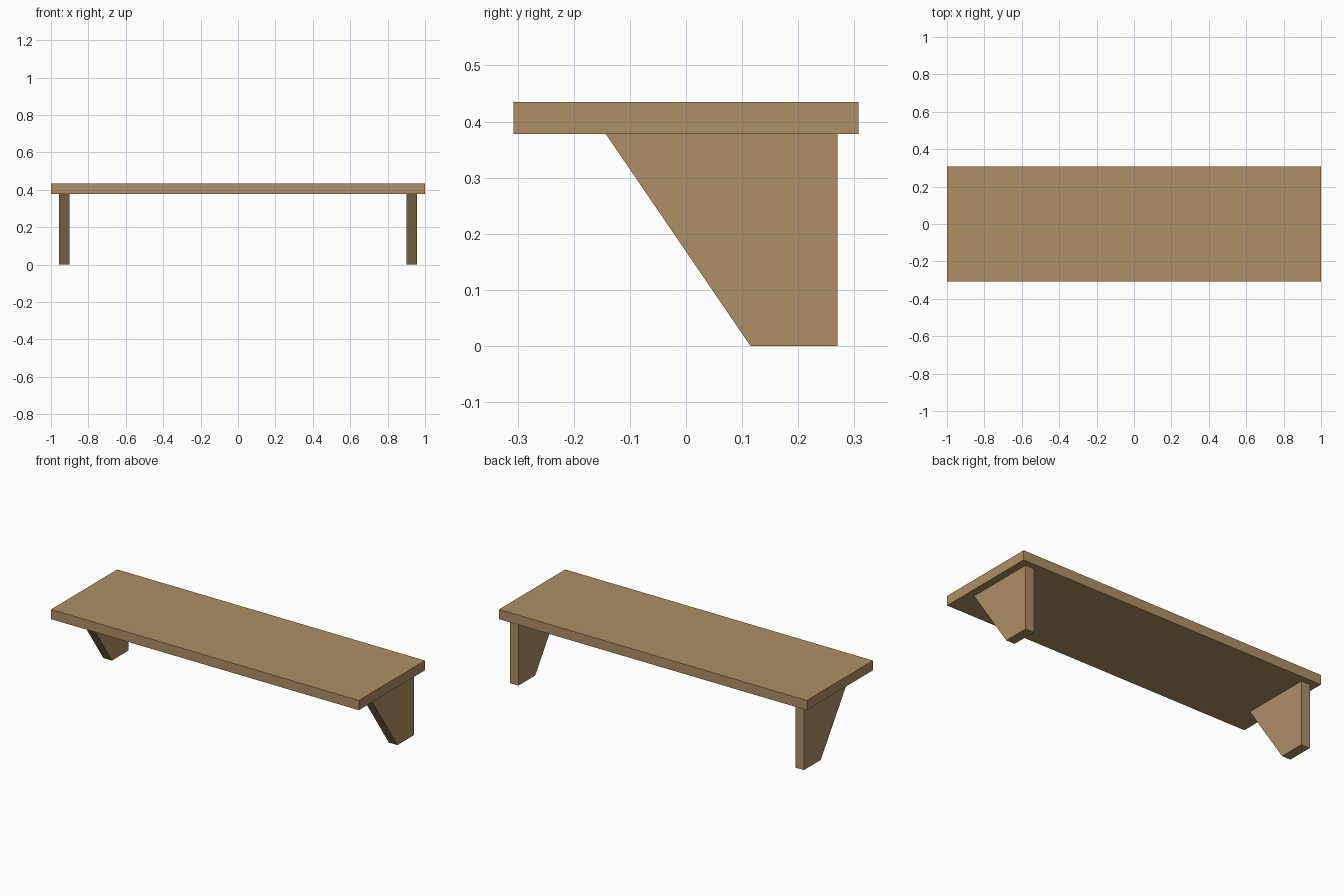
import bpy, bmesh

if "Cube" in bpy.data.objects:
    bpy.data.objects.remove(bpy.data.objects["Cube"])

wood = bpy.data.materials.new("light wood")
wood.diffuse_color = (0.42, 0.277, 0.135, 1)
wood.use_nodes = True
wood.node_tree.nodes["Principled BSDF"].inputs["Base Color"].default_value = wood.diffuse_color


def extrude_x(name, profile, x0, x1):
    """Extrude a closed (y, z) profile from x0 to x1."""
    bm = bmesh.new()
    face = bm.faces.new([bm.verts.new((x0, y, z)) for y, z in profile])
    out = bmesh.ops.extrude_face_region(bm, geom=[face])
    verts = [v for v in out["geom"] if isinstance(v, bmesh.types.BMVert)]
    bmesh.ops.translate(bm, verts=verts, vec=(x1 - x0, 0, 0))
    bmesh.ops.recalc_face_normals(bm, faces=bm.faces)
    mesh = bpy.data.meshes.new(name)
    bm.to_mesh(mesh)
    bm.free()
    mesh.materials.append(wood)
    obj = bpy.data.objects.new(name, mesh)
    bpy.context.collection.objects.link(obj)
    return obj


UNDERSIDE, TOP = 0.378, 0.435

# Shelf board
extrude_x("shelf_board",
          [(-0.307, UNDERSIDE), (0.307, UNDERSIDE), (0.307, TOP), (-0.307, TOP)],
          -1.0, 1.0)

# Tapered brackets, one near each end
bracket = [(0.115, 0), (0.27, 0), (0.27, UNDERSIDE), (-0.143, UNDERSIDE)]
for name, side in (("left_bracket", -1), ("right_bracket", 1)):
    extrude_x(name, bracket, side * 0.90, side * 0.956)
